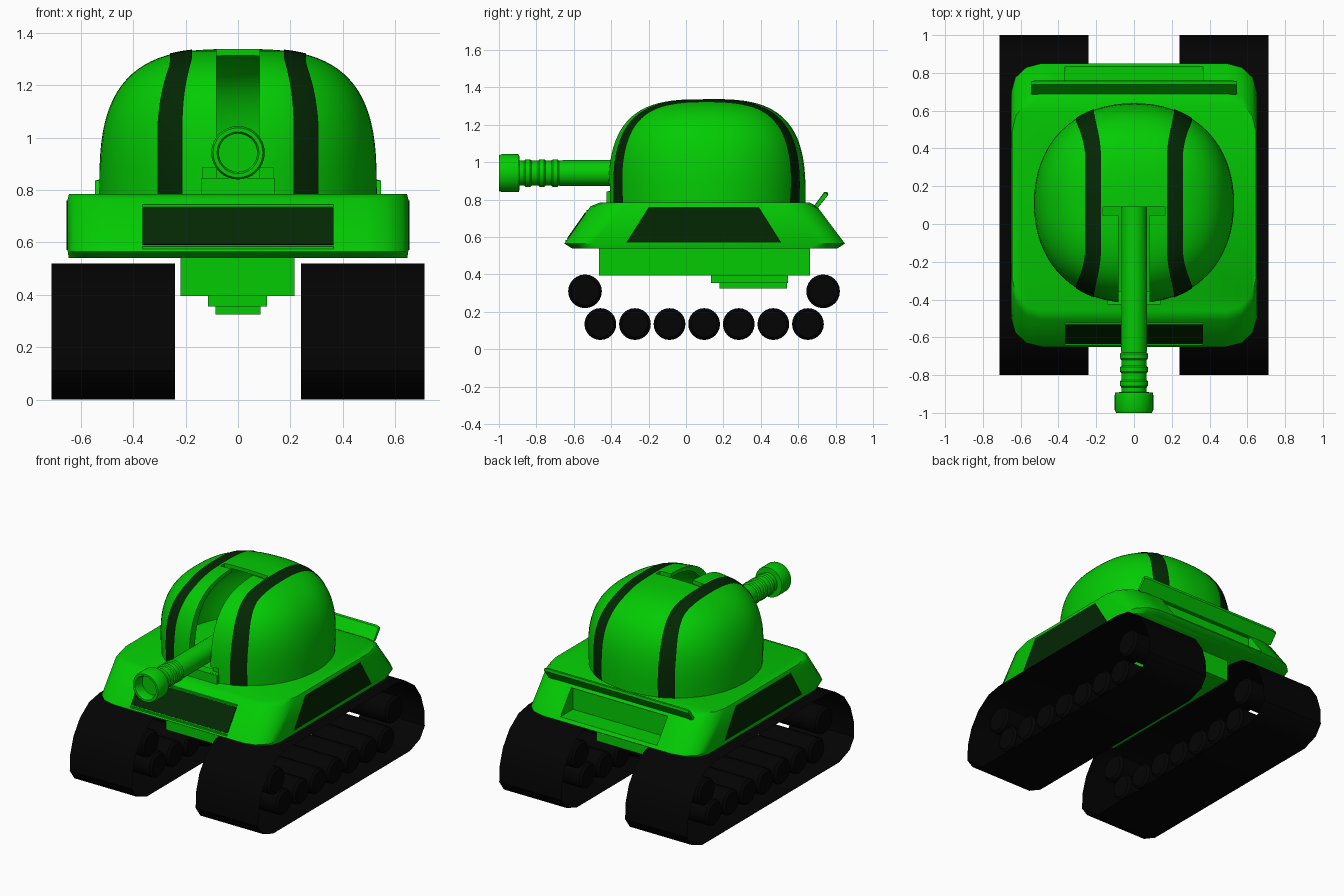
import bpy, bmesh, math
from mathutils import Matrix

if "Cube" in bpy.data.objects:
    bpy.data.objects.remove(bpy.data.objects["Cube"])


def material(name, rgb):
    m = bpy.data.materials.new(name)
    m.diffuse_color = (*rgb, 1)
    m.use_nodes = True
    m.node_tree.nodes["Principled BSDF"].inputs["Base Color"].default_value = m.diffuse_color
    return m


GREEN = material("bright_green", (0.001, 0.6, 0.001))
DARK = material("dark_green", (0.001, 0.02, 0.001))
BLACK = material("black_rubber", (0.001, 0.001, 0.001))


def smooth(ob, angle=35):
    ob.data.shade_smooth()
    ob.data.set_sharp_from_angle(angle=math.radians(angle))


def finish(name, bm, mat, smoothed=True, normals=True):
    if normals:
        bmesh.ops.recalc_face_normals(bm, faces=bm.faces)
    me = bpy.data.meshes.new(name)
    bm.to_mesh(me)
    bm.free()
    me.materials.append(mat)
    ob = bpy.data.objects.new(name, me)
    bpy.context.collection.objects.link(ob)
    if smoothed:
        smooth(ob)
    return ob


def loft(name, rings, mat, caps=True, smoothed=True):
    """Skin closed rings of equal point count."""
    bm = bmesh.new()
    loops = [[bm.verts.new(p) for p in ring] for ring in rings]
    n = len(loops[0])
    for a, b in zip(loops, loops[1:]):
        for i in range(n):
            j = (i + 1) % n
            bm.faces.new((a[i], a[j], b[j], b[i]))
    if caps:
        bm.faces.new(loops[0])
        bm.faces.new(loops[-1])
    return finish(name, bm, mat, smoothed)


def box(name, x0, x1, y0, y1, z0, z1, mat=GREEN):
    return loft(name, [[(x0, y0, z), (x1, y0, z), (x1, y1, z), (x0, y1, z)]
                       for z in (z0, z1)], mat)


def lathe(name, profile, mat, segs, matrix=Matrix(), reshape=None):
    """Spin (radius, height) points round z, then place with a matrix."""
    bm = bmesh.new()
    vs = [bm.verts.new((r, 0, h)) for r, h in profile]
    es = [bm.edges.new(p) for p in zip(vs, vs[1:])]
    bmesh.ops.spin(bm, geom=vs + es, cent=(0, 0, 0), axis=(0, 0, 1),
                   angle=2 * math.pi, steps=segs, use_duplicate=False)
    bmesh.ops.remove_doubles(bm, verts=bm.verts, dist=1e-4)
    if reshape:
        for v in bm.verts:
            v.co = reshape(v.co)
    bm.transform(matrix)
    return finish(name, bm, mat)


def cut(ob, cutters):
    for c in cutters:
        c.hide_render = True
        m = ob.modifiers.new("cut", 'BOOLEAN')
        m.operation, m.object, m.solver = 'DIFFERENCE', c, 'EXACT'
    bpy.context.view_layer.update()
    dg = bpy.context.evaluated_depsgraph_get()
    me = bpy.data.meshes.new_from_object(ob.evaluated_get(dg))
    ob.modifiers.clear()
    ob.data = me
    for c in cutters:
        bpy.data.objects.remove(c)
    smooth(ob)


# Hull: rounded-corner outline with sloped front and rear
def outline(y0, y1, z, w, cx, cy):
    pts = []
    for sx, sy, a0 in ((1, 1, 0), (-1, 1, 90), (-1, -1, 180), (1, -1, 270)):
        for k in range(4):
            a = math.radians(a0 + 30 * k)
            yc = y1 - cy if sy > 0 else y0 + cy
            pts.append((sx * (w - cx) + cx * math.cos(a), yc + cy * math.sin(a), z))
    return pts


hull = loft("hull", [outline(-0.61, 0.81, 0.54, 0.646, 0.16, 0.14),
                     outline(-0.65, 0.85, 0.565, 0.65, 0.16, 0.15),
                     outline(-0.51, 0.70, 0.765, 0.65, 0.16, 0.18),
                     outline(-0.46, 0.66, 0.785, 0.645, 0.15, 0.17)], GREEN)
cut(hull, [box("rear_recess_cutter", -0.365, 0.365, 0.70, 0.95, 0.585, 0.74)])


# Dark plates on the front slope and on both sides
def plate(name, pts, offset):
    loft(name, [[tuple(p[i] - s * offset[i] for i in range(3)) for p in pts]
                for s in (1, -1)], DARK, smoothed=False)


def front_y(z):
    return -0.65 + 0.14 * (z - 0.565) / 0.2


plate("front_panel", [(x, front_y(z), z) for x, z in
                      ((-0.365, 0.59), (0.365, 0.59), (0.365, 0.73), (-0.365, 0.73))],
      (0, -0.004, 0.003))
for s in (-1, 1):
    plate("side_panel", [(s * 0.65, y, z) for y, z in
                         ((-0.32, 0.57), (0.51, 0.57), (0.39, 0.76), (-0.2, 0.76))],
          (0.004, 0, 0))
# Thin frame lips above and below the front panel
for z in (0.58, 0.739):
    box("front_panel_lip", -0.365, 0.365, front_y(z) - 0.005, front_y(z) + 0.03,
        z - 0.005, z + 0.005)

# Tilted rear spoiler
spoiler = [(0.68, 0.76), (0.70, 0.75), (0.76, 0.825), (0.757, 0.842), (0.738, 0.84)]
loft("rear_spoiler", [[(x, 0.73 + (y - 0.73) * k, 0.80 + (z - 0.80) * k) for y, z in spoiler]
                      for x, k in ((-0.545, 0.85), (-0.52, 1), (0.52, 1), (0.545, 0.85))], GREEN)

# Belly blocks
box("belly", -0.22, 0.215, -0.465, 0.662, 0.395, 0.56)
box("belly_hatch", -0.115, 0.11, 0.135, 0.545, 0.355, 0.41)
box("belly_hatch_step", -0.085, 0.085, 0.18, 0.54, 0.325, 0.37)

# Turret dome: hollow shell with a slot for the barrel, plan squarer towards the top
CY, BASE, N = 0.11, 0.77, 3.1
R, H = 0.53, 0.568


def plan_factor(x, y, z):
    """How far the squared plan lies outside a circle in this direction."""
    d = math.hypot(x, y)
    if d < 1e-6:
        return 1
    p = 2.1 + 0.4 * min(1, max(0, z / H))
    return (abs(x / d) ** p + abs(y / d) ** p) ** (-1 / p)


def reshape(co):
    f = plan_factor(co.x, co.y, co.z - BASE)
    return (co.x * f, co.y * f, co.z)


def dome_curve(r, h, steps=22):
    out = []
    for i in range(steps + 1):
        t = 0.5 * math.pi * i / steps
        out.append((r * max(0, math.cos(t)) ** (2 / N) if i < steps else 0,
                    BASE + h * math.sin(t) ** (2 / N)))
    return out


dome = lathe("turret_dome", dome_curve(R, H)[::-1] + dome_curve(R - 0.06, H - 0.025),
             GREEN, 64, Matrix.Translation((0, CY, 0)), reshape)
cut(dome, [box("slot_cutter", -0.082, 0.082, -0.7, 0.09, 0.845, 1.6),
           box("slot_top_cutter", -0.165, 0.165, 0.045, 0.091, 1.27, 1.6),
           box("slot_base_cutter", -0.135, 0.135, -0.7, -0.385, 0.846, 0.885)])
box("slot_sill", -0.14, 0.14, -0.425, -0.36, 0.78, 0.845)


# Curved stripes lying on the dome
def on_dome(x, a):
    lo, hi = 0, 1
    for _ in range(30):
        s = (lo + hi) / 2
        y, z = s * math.cos(a), s * math.sin(a)
        f = (math.hypot(x, y) / plan_factor(x, y, z) / R) ** N + (z / H) ** N
        lo, hi = (s, hi) if f < 1 else (lo, s)
    s = lo + 0.004
    return (x, CY + s * math.cos(a), BASE + s * math.sin(a))


for side in (-1, 1):
    bm = bmesh.new()
    rows = []
    for i in range(65):
        a = math.pi * i / 64
        t = min(1, max(0, (abs(math.cos(a)) - 0.42) / 0.46))
        t = t * t * (3 - 2 * t)
        mid, wid = 0.217 + 0.043 * t, 0.042 + 0.006 * t
        rows.append([bm.verts.new(on_dome(side * (mid + wid * k / 2), a)) for k in range(-2, 3)])
    for p, q in zip(rows, rows[1:]):
        for k in range(4):
            bm.faces.new((p[k], p[k + 1], q[k + 1], q[k]))
    bm.normal_update()
    if sum(f.normal.z for f in bm.faces) < 0:
        bmesh.ops.reverse_faces(bm, faces=bm.faces)
    finish("dome_stripe", bm, DARK, normals=False)

# Barrel with ridges and hollow muzzle, pointing to the front
ridges = []
for y in (0.70, 0.77, 0.845):
    ridges += [(0.067, y - 0.02), (0.074, y - 0.012), (0.074, y + 0.012), (0.067, y + 0.02)]
barrel = [(0, -0.09), (0.069, -0.09), (0.069, 0.66)] + ridges + [
    (0.067, 0.89), (0.1, 0.892), (0.102, 0.905), (0.102, 0.985), (0.095, 1.0),
    (0.08, 1.0), (0.073, 0.985), (0.073, 0.93), (0, 0.93)]
lathe("barrel", barrel, GREEN, 32,
      Matrix.Translation((0, 0, 0.942)) @ Matrix.Rotation(math.pi / 2, 4, 'X'))

# Tracks: thin belts around rows of rollers
half = [(0.74, 0), (0.85, 0.04), (0.9, 0.11), (0.895, 0.22), (0.86, 0.33),
        (0.79, 0.43), (0.69, 0.50), (0.58, 0.52)]
belt = [(0.1 + y, z) for y, z in half] + [(0.1 - y, z) for y, z in half[::-1]]
rollers = [(-0.458 + 0.185 * i, 0.135, 0.085) for i in range(7)] + \
          [(-0.54, 0.31, 0.09), (0.733, 0.31, 0.09)]
for s in (-1, 1):
    loft("track_belt", [[(s * x, y, z) for y, z in belt] for x in (0.24, 0.712)],
         BLACK, caps=False)
    for y, z, r in rollers:
        lathe("track_roller", [(0, -0.2), (r - 0.015, -0.2), (r, -0.185), (r, 0.185),
                               (r - 0.015, 0.2), (0, 0.2)], BLACK, 24,
              Matrix.Translation((s * 0.476, y, z)) @ Matrix.Rotation(math.pi / 2, 4, 'Y'))
